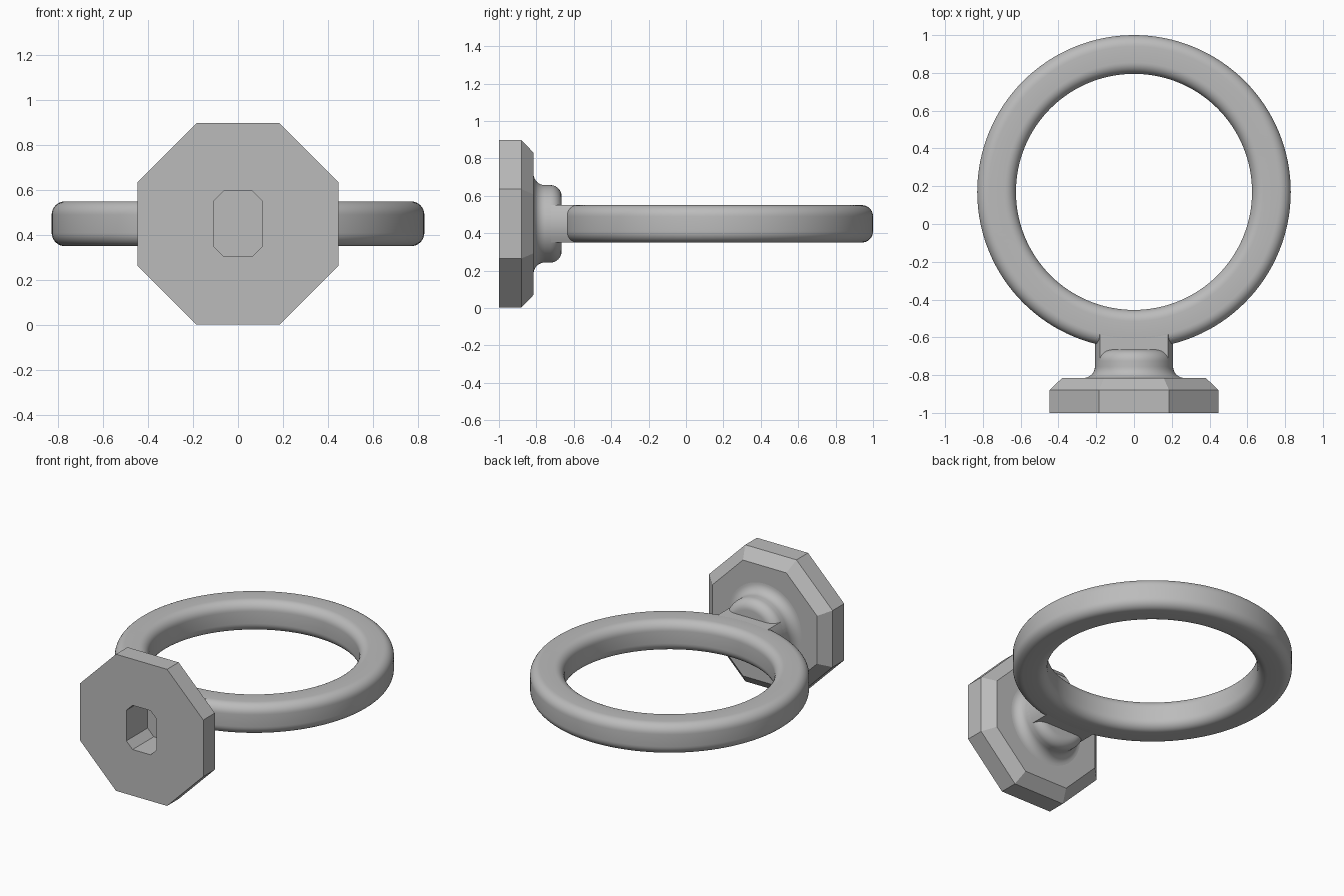
import bpy, bmesh
from math import pi, sin, cos, asin, radians
from mathutils import Matrix

default = bpy.data.objects.get("Cube")
if default:
    bpy.data.objects.remove(default, do_unlink=True)

MID = 0.45          # height of the shared axis
HALF = 0.1          # half thickness of the ring

grey = bpy.data.materials.new("satin grey")
grey.use_nodes = True
grey.diffuse_color = (0.5, 0.5, 0.5, 1)
grey.node_tree.nodes["Principled BSDF"].inputs["Base Color"].default_value = (0.5, 0.5, 0.5, 1)


def finish(name, bm, smooth=False):
    bmesh.ops.remove_doubles(bm, verts=bm.verts, dist=1e-5)
    bmesh.ops.recalc_face_normals(bm, faces=bm.faces)
    mesh = bpy.data.meshes.new(name)
    bm.to_mesh(mesh)
    bm.free()
    obj = bpy.data.objects.new(name, mesh)
    bpy.context.collection.objects.link(obj)
    mesh.materials.append(grey)
    if smooth:
        smooth_edges(obj)
    return obj


def smooth_edges(obj):
    bpy.ops.object.select_all(action='DESELECT')
    obj.select_set(True)
    bpy.context.view_layer.objects.active = obj
    bpy.ops.object.shade_smooth_by_angle(angle=radians(35))


def arc(cx, cy, r, start, end, n=8):
    steps = [radians(start + (end - start) * i / n) for i in range(n + 1)]
    return [(cx + r * cos(a), cy + r * sin(a)) for a in steps]


def lathe(profile, sides, closed=False, phase=0.0):
    """Revolve (radius, height) points about z."""
    bm = bmesh.new()
    rings = []
    for i in range(sides):
        a = phase + 2 * pi * i / sides
        rings.append([bm.verts.new((r * cos(a), r * sin(a), h)) for r, h in profile])
    count = len(profile)
    for i in range(sides):
        a, b = rings[i], rings[(i + 1) % sides]
        for j in range(count if closed else count - 1):
            k = (j + 1) % count
            bm.faces.new((a[j], b[j], b[k], a[k]))
    if not closed:
        bm.faces.new([r[0] for r in rings])
        bm.faces.new([r[-1] for r in rings])
    return bm


def prism(outline, y0, y1):
    """Extrude an (x, z) outline along y."""
    bm = bmesh.new()
    face = bm.faces.new([bm.verts.new((x, y0, MID + z)) for x, z in outline])
    new = bmesh.ops.extrude_face_region(bm, geom=[face])["geom"]
    verts = [v for v in new if isinstance(v, bmesh.types.BMVert)]
    bmesh.ops.translate(bm, verts=verts, vec=(0, y1 - y0, 0))
    return bm


def aim_back(bm):
    # turn the lathe axis from z to +y at the mid height
    bm.transform(Matrix.Translation((0, 0, MID)) @ Matrix.Rotation(-pi / 2, 4, 'X'))
    return bm


# Ring with a rounded square section
inner, outer, fillet = 0.625, 0.83, 0.06
section = []
for r, h, start in ((outer - fillet, HALF - fillet, 0), (inner + fillet, HALF - fillet, 90),
                    (inner + fillet, fillet - HALF, 180), (outer - fillet, fillet - HALF, 270)):
    section += arc(r, h, fillet, start, start + 90)
bm = lathe(section, 128, closed=True)
bm.transform(Matrix.Translation((0, 0.17, MID)))
finish("ring", bm, smooth=True)

# Octagonal plate with a chamfered back
k = 1 / cos(pi / 8)
plate = finish("wall_plate", aim_back(lathe(
    [(0.448 * k, -1), (0.448 * k, -0.88), (0.38 * k, -0.815)], 8, phase=pi / 8)))

# Neck: cove rising into a rounded cap
neck_profile = [(0.27, -0.82)] + arc(0.267, -0.755, 0.06, 270, 180) + arc(0.147, -0.725, 0.06, 0, 90)
neck = finish("neck", aim_back(lathe(neck_profile, 64)), smooth=True)

# Round bar trimmed flat above and below
edge = asin(HALF / 0.207) * 180 / pi
trim = arc(0, 0, 0.207, -edge, edge) + arc(0, 0, 0.207, 180 - edge, 180 + edge)
trim = [(x, z * 0.995) for x, z in trim]
finish("connector", prism(trim, -0.78, -0.57), smooth=True)

# Recess in the front with clipped corners
w, h, c = 0.11, 0.145, 0.045
clipped = [(w, c - h), (w, h - c), (w - c, h), (c - w, h),
           (-w, h - c), (-w, c - h), (c - w, -h), (w - c, -h)]
cutter = finish("recess_cutter", prism(clipped, -1.1, -0.78))
cutter.hide_render = True
for part in (plate, neck):
    mod = part.modifiers.new("recess", 'BOOLEAN')
    mod.operation = 'DIFFERENCE'
    mod.solver = 'EXACT'
    mod.object = cutter
    bpy.context.view_layer.update()
    mesh = bpy.data.meshes.new_from_object(part.evaluated_get(bpy.context.evaluated_depsgraph_get()))
    part.modifiers.clear()
    part.data = mesh
smooth_edges(neck)
bpy.data.objects.remove(cutter, do_unlink=True)
